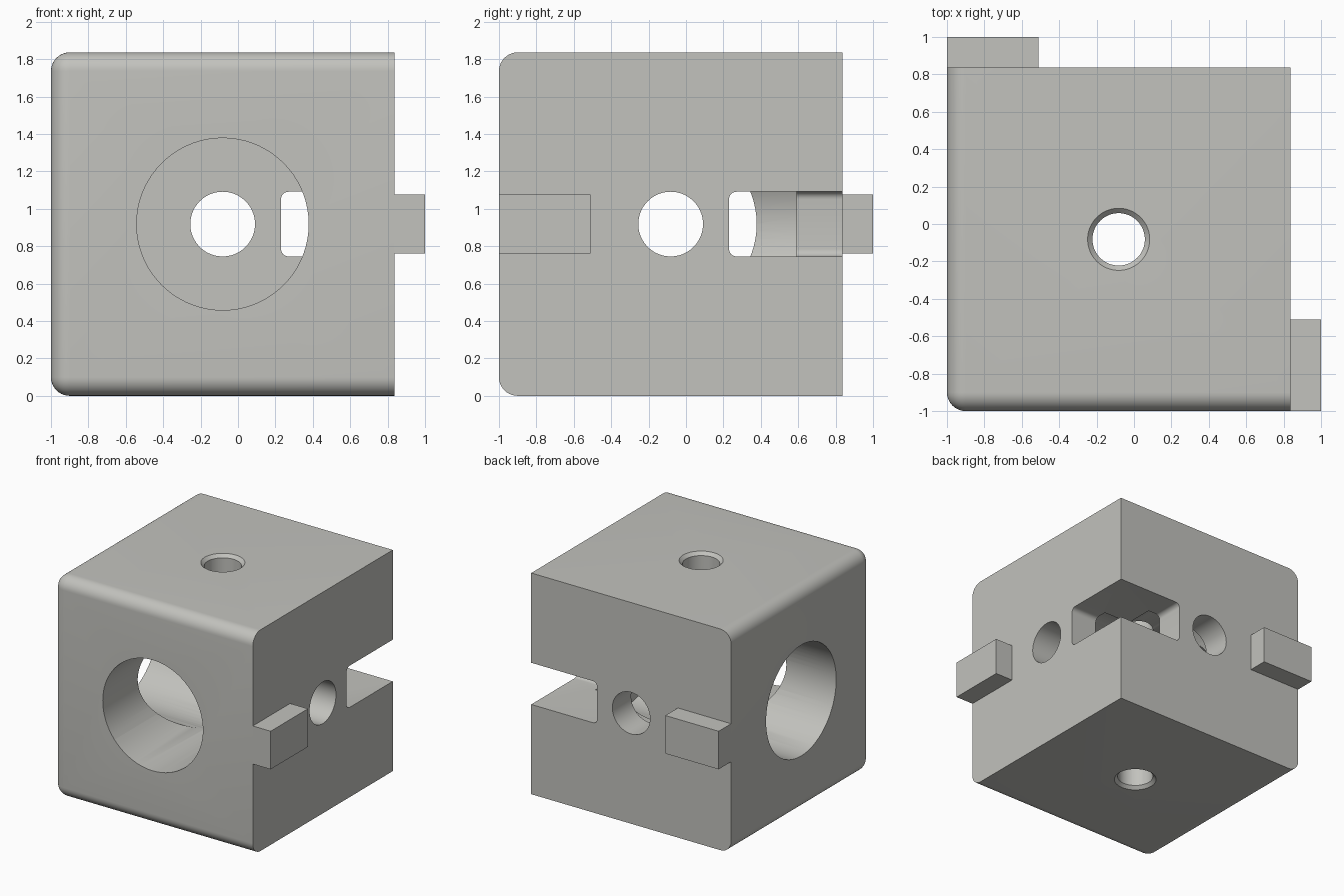
import bpy, bmesh, math
from mathutils import Matrix, Vector

if "Cube" in bpy.data.objects:
    bpy.data.objects.remove(bpy.data.objects["Cube"])

C = Vector((-0.082, -0.082, 0.918))   # block centre
H = 0.918                             # block half size
F = C.x + H                           # plain back / right faces

grey = bpy.data.materials.new("warm_grey")
grey.diffuse_color = (0.54, 0.54, 0.51, 1)
grey.use_nodes = True
grey.node_tree.nodes["Principled BSDF"].inputs["Base Color"].default_value = grey.diffuse_color


def add(name, bm):
    bmesh.ops.recalc_face_normals(bm, faces=bm.faces)
    me = bpy.data.meshes.new(name)
    bm.to_mesh(me)
    bm.free()
    ob = bpy.data.objects.new(name, me)
    bpy.context.collection.objects.link(ob)
    me.materials.append(grey)
    return ob


def box(name, lo, hi, radius=0, segs=6, pick=lambda e: True):
    bm = bmesh.new()
    lo, hi = Vector(lo), Vector(hi)
    bmesh.ops.create_cube(bm, size=1)
    for v in bm.verts:
        v.co = (lo + hi) / 2 + v.co * (hi - lo)
    if radius:
        bmesh.ops.bevel(bm, geom=[e for e in bm.edges if pick(e)], offset=radius,
                        segments=segs, profile=0.5, affect='EDGES')
    return add(name, bm)


def cylinder(name, r1, r2, start, end, axis):
    # round cutter through the block centre, from start to end along an axis
    bm = bmesh.new()
    turn = {'X': Matrix.Rotation(math.pi / 2, 4, 'Y'),
            'Y': Matrix.Rotation(-math.pi / 2, 4, 'X'),
            'Z': Matrix.Identity(4)}[axis]
    pos = C.copy()
    pos['XYZ'.index(axis)] = (start + end) / 2
    bmesh.ops.create_cone(bm, cap_ends=True, segments=72, radius1=r1, radius2=r2,
                          depth=end - start, matrix=Matrix.Translation(pos) @ turn)
    return add(name, bm)


def rounded_edge(e):
    # edges of the left and front faces, except where they meet plain faces
    a, b = (v.co for v in e.verts)
    left = a.x < -0.9 and b.x < -0.9
    front = a.y < -0.9 and b.y < -0.9
    along_z = abs(a.z - b.z) > 0.1
    return (left and front) if along_z else (left or front)


# main block with rounded left and front edges
block = box("block", (-1, -1, 0), (F, F, 2 * H), 0.1, 10, rounded_edge)

# cutters: wide blind bores, small through holes, countersinks, corner notch
cutters = []
for axis in 'XY':
    cutters.append(cylinder("bore_cutter", 0.46, 0.46, -1.2, 0.59, axis))
    cutters.append(cylinder("hole_cutter", 0.173, 0.173, 0.3, 1.2, axis))
cutters.append(cylinder("vertical_hole_cutter", 0.14, 0.14, -0.3, 2.2, 'Z'))
cutters.append(cylinder("bottom_countersink_cutter", 0.176, 0.136, -0.01, 0.03, 'Z'))
cutters.append(cylinder("top_countersink_cutter", 0.136, 0.176, 2 * H - 0.03, 2 * H + 0.01, 'Z'))
cutters.append(box("notch_cutter", (0.23, 0.23, C.z - 0.173), (1.2, 1.2, C.z + 0.173), 0.04))

for cutter in cutters:
    m = block.modifiers.new("cut", 'BOOLEAN')
    m.operation, m.solver, m.object = 'DIFFERENCE', 'EXACT', cutter
bpy.context.view_layer.update()
block.data = bpy.data.meshes.new_from_object(
    block.evaluated_get(bpy.context.evaluated_depsgraph_get()))
block.modifiers.clear()
for cutter in cutters:
    bpy.data.objects.remove(cutter)

# key tabs on the right and back faces
box("right_tab", (F, -1, C.z - 0.158), (1, -0.51, C.z + 0.158))
box("back_tab", (-1, F, C.z - 0.158), (-0.51, 1, C.z + 0.158))

# smooth rounded surfaces, keep edges crisp
bpy.ops.object.select_all(action='DESELECT')
block.select_set(True)
bpy.context.view_layer.objects.active = block
bpy.ops.object.shade_smooth_by_angle(angle=math.radians(30))
